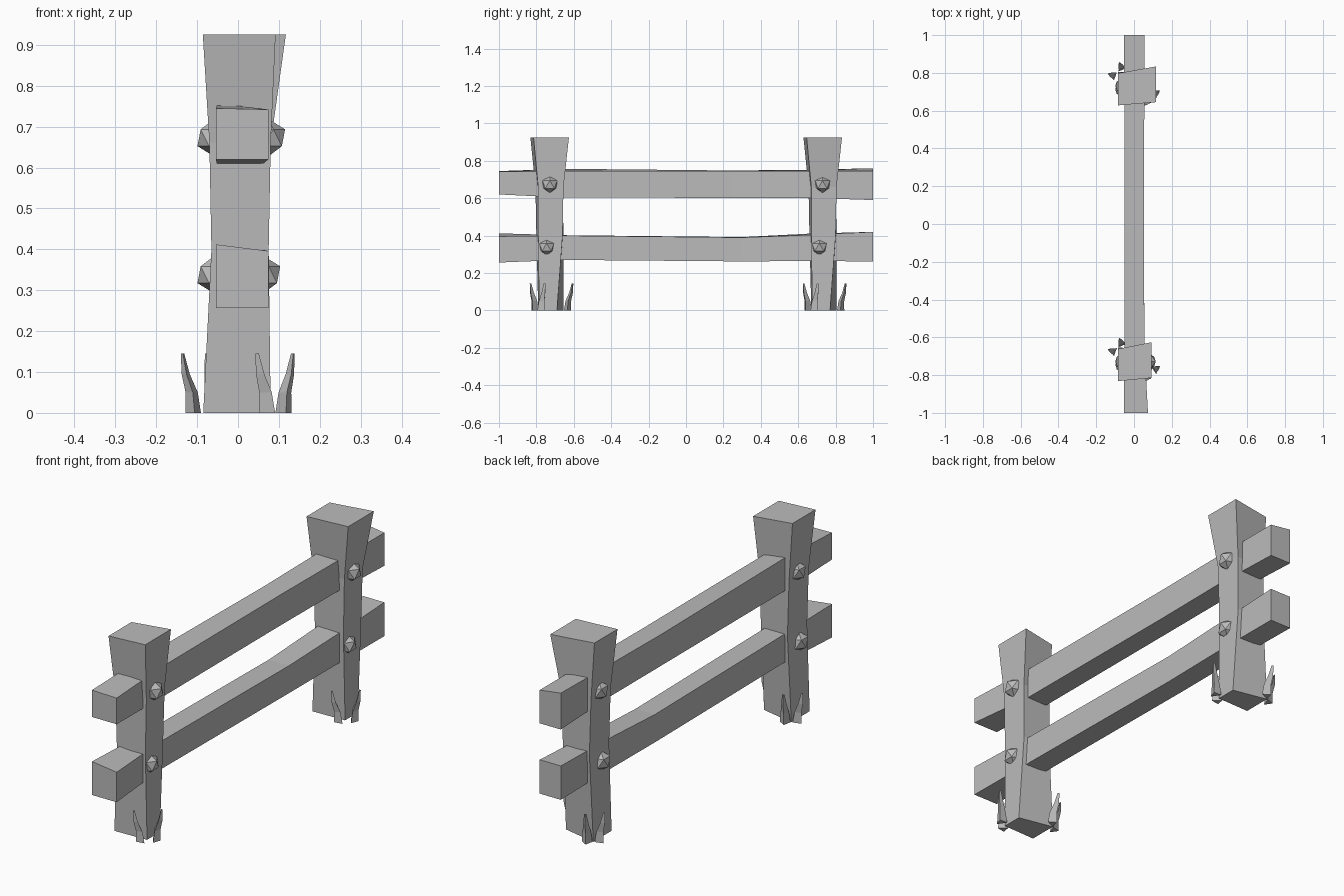
import bpy, bmesh
from mathutils import Vector, Matrix

old = bpy.data.objects.get("Cube")
if old:
    bpy.data.objects.remove(old, do_unlink=True)

grey = bpy.data.materials.new("weathered grey")
grey.use_nodes = True
colour = (0.5, 0.5, 0.5, 1)
grey.diffuse_color = colour
grey.node_tree.nodes["Principled BSDF"].inputs["Base Color"].default_value = colour


def finish(name, bm):
    bmesh.ops.recalc_face_normals(bm, faces=bm.faces)
    mesh = bpy.data.meshes.new(name)
    bm.to_mesh(mesh)
    bm.free()
    mesh.materials.append(grey)
    obj = bpy.data.objects.new(name, mesh)
    bpy.context.collection.objects.link(obj)
    return obj


def loft(name, rings):
    """Skin matching rings of points and cap both ends."""
    bm = bmesh.new()
    loops = [[bm.verts.new(p) for p in ring] for ring in rings]
    n = len(loops[0])
    for a, b in zip(loops, loops[1:]):
        for i in range(n):
            j = (i + 1) % n
            bm.faces.new((a[i], a[j], b[j], b[i]))
    bm.faces.new(loops[0])
    bm.faces.new(loops[-1])
    return finish(name, bm)


def post(name, y, flare):
    # z, left x, right x, then the y span on the -x side and on the +x side
    rows = [(0, -.085, .08, -.055, .08, -.05, .045),
            (.4, -.065, .075, -.065, .08, -.055, .075),
            (.66, -.07, .08, -.07, .075, -.055, .08),
            (.925, -.086, flare, -.097, .073, -.08, .109)]
    loft(name, [[(x0, y + a, z), (x1, y + c, z), (x1, y + d, z), (x0, y + b, z)]
                for z, x0, x1, a, b, c, d in rows])


def rail(name, rows):
    # y, left x, right x, bottom z, top z on the -x side and on the +x side
    loft(name, [[(x0, y, b), (x1, y, b), (x1, y, tr), (x0, y, tl)]
                for y, x0, x1, b, tl, tr in rows])


def bolt(name, x, y, z):
    bm = bmesh.new()
    bmesh.ops.create_icosphere(bm, subdivisions=1, radius=.046,
                               matrix=Matrix.Translation((x, y, z)))
    finish(name, bm)


def blade(name, base, lean):
    """Curved tapering grass blade with a triangular section."""
    out = Vector((lean[0], lean[1], 0))
    rings = []
    for z, shift, r in [(0, 0, .023), (.05, .15, .018), (.095, .7, .012), (.145, 1, .005)]:
        c = Vector((base[0], base[1], z)) + out * shift
        side = Vector((-out.y, out.x, 0)).normalized() * r
        fwd = out.normalized() * r
        rings.append([c + side - fwd * .4, c - side - fwd * .4, c + fwd])
    loft(name, rings)


# Rails
rail("upper_rail", [(-1, -.054, .074, .62, .745, .742),
                    (-.65, -.05, .055, .603, .757, .745),
                    (.25, -.05, .052, .602, .748, .745),
                    (.65, -.05, .055, .602, .752, .745),
                    (1, -.054, .055, .59, .76, .745)])
rail("lower_rail", [(-1, -.054, .074, .256, .412, .396),
                    (-.65, -.05, .055, .27, .402, .4),
                    (.3, -.05, .052, .262, .392, .39),
                    (.65, -.05, .055, .264, .41, .403),
                    (1, -.054, .055, .262, .42, .42)])

# Posts with their bolts and grass
tufts = [((-.107, .06), (-.028, .01)), ((-.065, .1), (-.012, .028)),
         ((.112, -.035), (.022, .015)), ((.068, -.075), (-.022, -.022))]
for side, y, flare in (("front", -.735, .092), ("back", .725, .117)):
    post(side + "_post", y, flare)
    top_y, low_y = (-.728, -.745) if side == "front" else (.73, .713)
    for tag, sx in (("left", 1), ("right", -1)):
        bolt(f"{side}_{tag}_upper_bolt", .074 if sx > 0 else -.058, top_y, .673)
        bolt(f"{side}_{tag}_lower_bolt", .062 if sx > 0 else -.058, low_y, .338)
    for i, ((bx, by), lean) in enumerate(tufts):
        blade(f"{side}_grass_blade_{i + 1}", (bx, y + by), lean)
